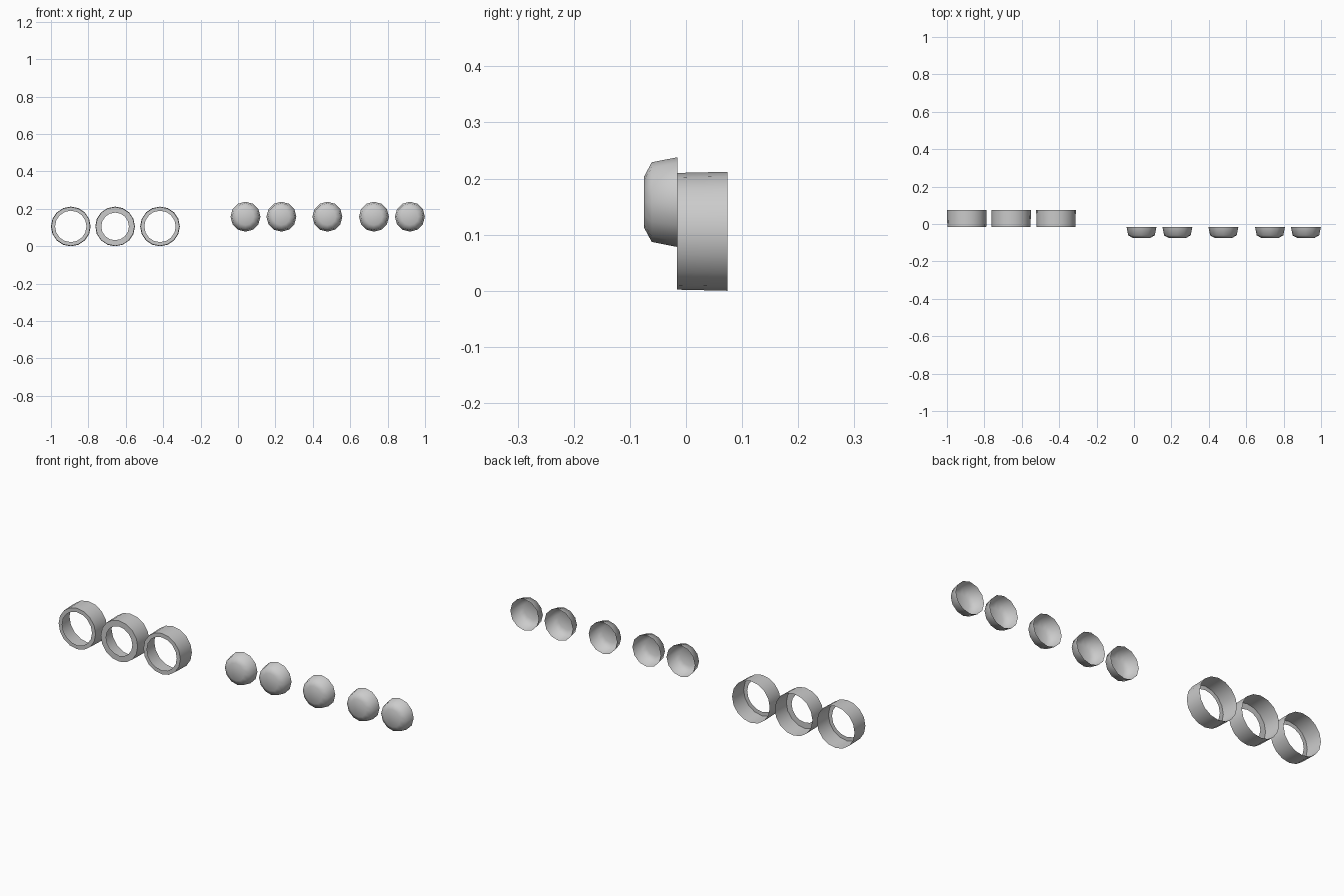
import bpy, bmesh, math

if "Cube" in bpy.data.objects:
    bpy.data.objects.remove(bpy.data.objects["Cube"])


def lathe_y(name, x, z, profile, sides, cap_front, smooth_angle):
    """Open-backed shell revolved about the y axis; profile = (y, radius) from front to back."""
    bm = bmesh.new()
    rings = []
    for y, r in profile:
        rings.append([bm.verts.new((r * math.sin(2 * math.pi * i / sides), y,
                                    r * math.cos(2 * math.pi * i / sides)))
                      for i in range(sides)])
    for a, b in zip(rings, rings[1:]):
        for i in range(sides):
            j = (i + 1) % sides
            bm.faces.new((a[i], b[i], b[j], a[j]))
    if cap_front:
        bm.faces.new(rings[0])
    bmesh.ops.recalc_face_normals(bm, faces=bm.faces)
    # outer surfaces must face outward, away from the open back
    bm.normal_update()
    side = bm.faces[(len(profile) - 2) * sides]
    c = side.calc_center_median()
    if side.normal.x * c.x + side.normal.z * c.z < 0:
        bmesh.ops.reverse_faces(bm, faces=bm.faces)
    mesh = bpy.data.meshes.new(name)
    bm.to_mesh(mesh)
    bm.free()
    obj = bpy.data.objects.new(name, mesh)
    obj.location = (x, 0, z)
    bpy.context.collection.objects.link(obj)
    bpy.ops.object.select_all(action='DESELECT')
    obj.select_set(True)
    bpy.context.view_layer.objects.active = obj
    bpy.ops.object.shade_smooth_by_angle(angle=math.radians(smooth_angle))
    return obj


# Gauge bezels: flat front lip and outer sleeve, the middle one with a smaller opening
for i, (x, hole) in enumerate([(-0.894, 0.084), (-0.657, 0.074), (-0.417, 0.084)]):
    lathe_y(f"bezel_ring_{i + 1}", x, 0.106,
            [(-0.016, hole), (-0.016, 0.104), (0.074, 0.106)], 16, False, 40)

# Control knobs: slightly tapered caps with a bevelled front
for i, x in enumerate([0.04, 0.232, 0.478, 0.727, 0.919]):
    lathe_y(f"knob_{i + 1}", x, 0.158,
            [(-0.075, 0.045), (-0.061, 0.071), (-0.015, 0.080)], 12, True, 80)
